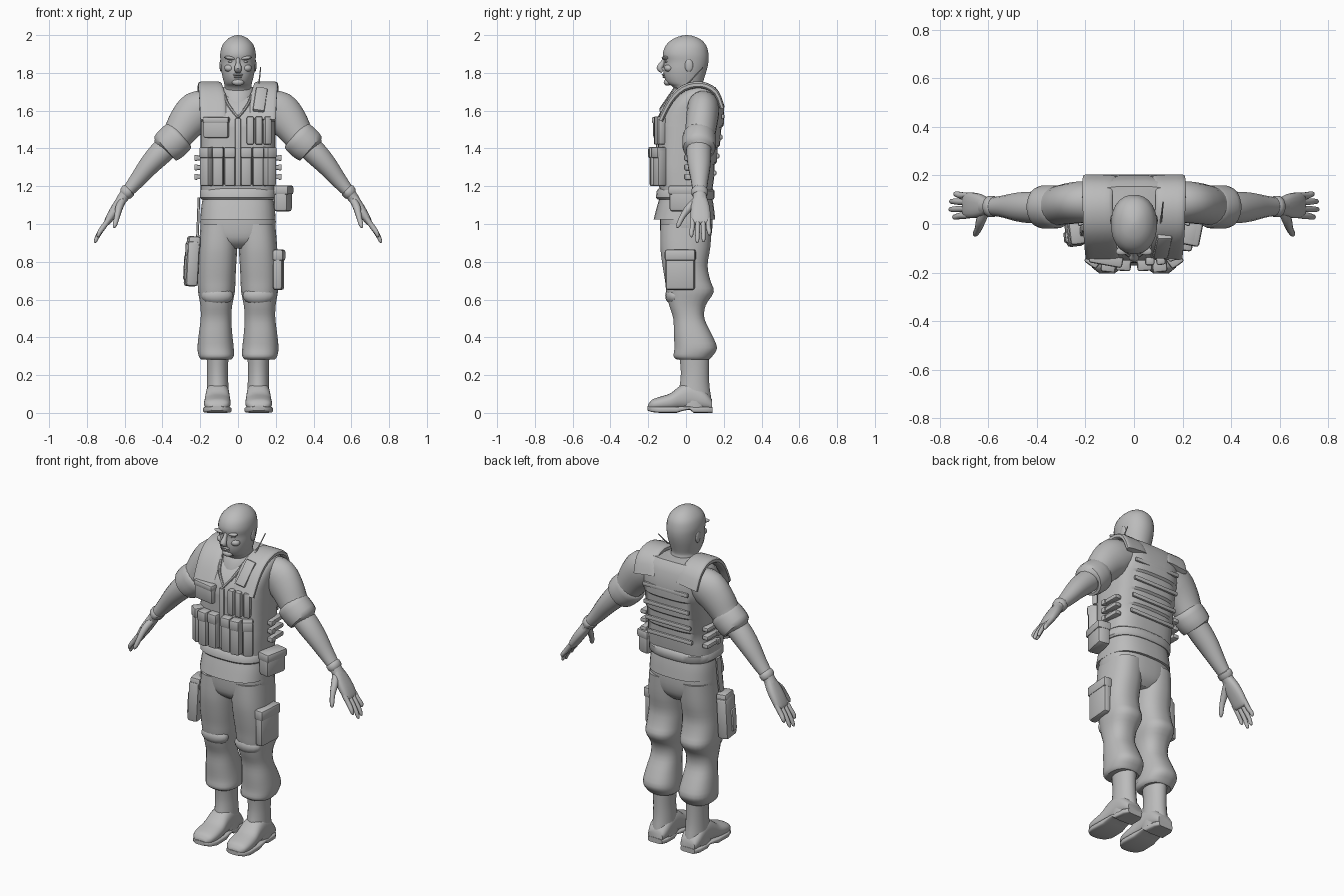
import bpy, bmesh, math
from mathutils import Vector, Matrix, Euler

grey = bpy.data.materials.new("plain_grey")
grey.diffuse_color = (0.5, 0.5, 0.5, 1)


def finish(name, bm, mirror=False):
    bmesh.ops.recalc_face_normals(bm, faces=bm.faces)
    me = bpy.data.meshes.new(name)
    bm.to_mesh(me)
    bm.free()
    me.materials.append(grey)
    ob = bpy.data.objects.new(name, me)
    bpy.context.collection.objects.link(ob)
    if mirror:
        ob.modifiers.new("mirror", 'MIRROR')
    return ob


def smooth_rows(rows, sub):
    """Catmull-Rom between rows."""
    out = []
    for i in range(len(rows) - 1):
        a, b, c, d = (rows[max(i - 1, 0)], rows[i], rows[i + 1], rows[min(i + 2, len(rows) - 1)])
        for k in range(sub):
            t = k / sub
            out.append([0.5 * (2*q + (r-p)*t + (2*p-5*q+4*r-s)*t*t + (3*q-p-3*r+s)*t**3)
                        for p, q, r, s in zip(a, b, c, d)])
    return out + [list(rows[-1])]


def skin(name, rings, mirror):
    bm = bmesh.new()
    vs = [[bm.verts.new(p) for p in ring] for ring in rings]
    n = len(vs[0])
    for a, b in zip(vs, vs[1:]):
        for i in range(n):
            bm.faces.new((a[i], a[(i+1) % n], b[(i+1) % n], b[i]))
    bm.faces.new(vs[0])
    bm.faces.new(vs[-1])
    return finish(name, bm, mirror)


def oval(n, p):
    for i in range(n):
        c, s = math.cos(2*math.pi*(i+.5)/n), math.sin(2*math.pi*(i+.5)/n)
        yield math.copysign(abs(c)**(2/p), c), math.copysign(abs(s)**(2/p), s)


def loft(name, rows, axis='z', p=2, n=24, sub=3, mirror=False):
    """Rows are (position, a0, a1, b0, b1) extents across the axis."""
    rings = []
    for t, a0, a1, b0, b1 in smooth_rows(rows, sub):
        ring = []
        for u, v in oval(n, p):
            a, b = (a0+a1)/2 + u*(a1-a0)/2, (b0+b1)/2 + v*(b1-b0)/2
            ring.append((a, b, t) if axis == 'z' else (a, t, b))
        rings.append(ring)
    return skin(name, rings, mirror)


def tube(name, rows, side=(0, 1, 0), p=2, n=16, sub=3, mirror=False):
    """Rows are (x, y, z, radius along side, radius across)."""
    rows = smooth_rows(rows, sub)
    pts = [Vector(r[:3]) for r in rows]
    rings = []
    for i, r in enumerate(rows):
        d = (pts[min(i+1, len(pts)-1)] - pts[max(i-1, 0)]).normalized()
        w = d.cross(Vector(side)).normalized()
        s = w.cross(d)
        rings.append([pts[i] + s*u*r[3] + w*v*r[4] for u, v in oval(n, p)])
    return skin(name, rings, mirror)


def box(name, c, size, rot=(0, 0, 0), bevel=0.01, mirror=False):
    bm = bmesh.new()
    m = Matrix.Translation(c) @ Euler(rot).to_matrix().to_4x4() @ Matrix.Diagonal((*size, 1))
    bmesh.ops.create_cube(bm, size=1, matrix=m)
    bmesh.ops.bevel(bm, geom=bm.edges[:], offset=bevel, segments=2, affect='EDGES', profile=0.5)
    return finish(name, bm, mirror)


def ball(name, c, size, rot=(0, 0, 0), mirror=False):
    bm = bmesh.new()
    m = Matrix.Translation(c) @ Euler(rot).to_matrix().to_4x4() @ Matrix.Diagonal((*size, 1))
    bmesh.ops.create_uvsphere(bm, u_segments=16, v_segments=10, radius=1, matrix=m)
    return finish(name, bm, mirror)


# Head and neck
loft("head", [(1.58, -.09, .09, -.06, .13), (1.68, -.075, .075, -.05, .10),
              (1.725, -.072, .072, -.07, .092), (1.745, -.074, .074, -.10, .09),
              (1.78, -.083, .083, -.116, .10), (1.82, -.09, .09, -.12, .112),
              (1.86, -.093, .093, -.117, .12), (1.90, -.095, .095, -.124, .12),
              (1.945, -.084, .084, -.108, .108), (1.978, -.057, .057, -.072, .077),
              (1.995, -.027, .027, -.03, .038), (2.0, -.004, .004, 0, .008)], p=2.15)
tube("nose", [(0, -.112, 1.88, .01, .008), (0, -.125, 1.85, .012, .014),
              (0, -.14, 1.825, .02, .016), (0, -.125, 1.805, .016, .008)], side=(1, 0, 0))
ball("brow", (.04, -.107, 1.878), (.036, .02, .01), (0, -.15, -.3), True)
ball("cheek", (.045, -.09, 1.825), (.028, .025, .02), mirror=True)
ball("eye", (.038, -.1, 1.86), (.014, .012, .007), mirror=True)
ball("upper_lip", (0, -.117, 1.79), (.026, .012, .006))
ball("lower_lip", (0, -.113, 1.778), (.023, .012, .006))
ball("chin", (0, -.098, 1.75), (.032, .02, .018))
ball("ear", (.09, .015, 1.84), (.008, .022, .034), mirror=True)
loft("collar", [(1.6, -.115, .115, -.10, .15), (1.68, -.10, .10, -.075, .135),
                (1.725, -.083, .083, -.045, .115)])

# Vest body, its back built of overlapping panels
loft("vest", [(1.18, -.2, .2, -.14, .14), (1.25, -.2, .2, -.15, .15), (1.315, -.2, .2, -.15, .152),
              (1.325, -.2, .2, -.15, .163), (1.405, -.2, .2, -.15, .168), (1.415, -.2, .2, -.15, .18),
              (1.51, -.2, .2, -.15, .188), (1.52, -.2, .2, -.15, .2), (1.57, -.2, .2, -.14, .203),
              (1.62, -.205, .205, -.11, .2), (1.67, -.207, .207, -.065, .187),
              (1.70, -.2, .2, -.025, .175), (1.725, -.17, .17, .02, .155)], p=3.2, n=32, sub=1)
tube("shoulder_strap", [(.13, -.135, 1.55, .07, .015), (.135, -.08, 1.655, .07, .016),
                        (.145, -.01, 1.72, .065, .018), (.15, .08, 1.737, .062, .018),
                        (.15, .155, 1.70, .065, .016), (.14, .19, 1.62, .07, .014)],
     side=(1, 0, 0), p=4, mirror=True)
tube("neckline_edge", [(.075, -.05, 1.69, .009, .009), (.05, -.105, 1.63, .009, .009),
                       (0, -.14, 1.565, .009, .009)], mirror=True, n=8)
for i, z in enumerate((1.27, 1.36, 1.46, 1.57)):
    box(f"back_band_{i}", (0, .153 + .042*min(1, (z-1.27)/.25), z), (.30, .016, .025), bevel=.006)
for i, z in enumerate((1.25, 1.3, 1.35)):
    box(f"side_strap_{i}", (.205, .055, z), (.04, .12, .026), bevel=.008, mirror=True)
    box(f"side_buckle_{i}", (.222, .01, z), (.018, .035, .032), bevel=.006, mirror=True)

# Front pouches
for i, (x, y, r) in enumerate(((.043, -.158, .05), (.105, -.163, .1), (.165, -.14, .6))):
    box(f"lower_pouch_{i}", (x, y, 1.3), (.058, .058, .2), (0, 0, r), .012, True)
    box(f"lower_pouch_flap_{i}", (x, y - .004, 1.378), (.061, .062, .06), (0, 0, r), .01, True)
for i, (x, y, r) in enumerate(((.065, -.15, 0), (.11, -.148, .1), (.155, -.132, .4))):
    box(f"magazine_pouch_{i}", (x, y, 1.495), (.038, .04, .15), (0, 0, r), .009)
box("chest_pouch", (-.115, -.142, 1.51), (.135, .045, .11), (0, 0, -.18), .012)
box("chest_pouch_flap", (-.115, -.145, 1.55), (.14, .05, .035), (0, 0, -.18), .01)
box("zip_cover", (0, -.152, 1.38), (.03, .012, .36), bevel=.004)

# Radio and aerial
box("radio", (.117, -.088, 1.655), (.062, .035, .15), (-.6, .15, 0), .008)
tube("aerial", [(.105, -.03, 1.71, .005, .005), (.112, .02, 1.755, .004, .004),
                (.12, .09, 1.83, .003, .003)], n=8)

# Shirt hem and belt
loft("shirt_hem", [(1.025, -.2, .2, -.172, .155), (1.09, -.195, .195, -.155, .148),
                   (1.15, -.185, .185, -.138, .138), (1.21, -.18, .18, -.13, .13)], p=2.7, n=32)
loft("belt", [(1.13, -.194, .194, -.15, .145), (1.14, -.203, .203, -.16, .152),
              (1.175, -.203, .203, -.156, .152), (1.187, -.194, .194, -.145, .142)], p=2.7, n=32, sub=1)
box("waist_pouch", (.238, -.015, 1.135), (.075, .14, .14), (0, 0, -.2), .018)
box("waist_pouch_flap", (.24, -.015, 1.18), (.083, .148, .05), (0, 0, -.2), .012)

# Trousers
loft("trouser_seat", [(.87, -.08, .08, -.08, .09), (.91, -.17, .17, -.125, .125),
                      (.98, -.2, .2, -.138, .14), (1.08, -.195, .195, -.138, .138)], p=2.6, n=32)
loft("trouser_leg", [(1.0, .0, .198, -.135, .138), (.88, .003, .208, -.137, .13),
                     (.78, .009, .212, -.125, .115), (.70, .013, .214, -.112, .13),
                     (.64, .016, .212, -.105, .148), (.57, .03, .2, -.09, .105),
                     (.50, .035, .198, -.068, .098), (.42, .03, .208, -.065, .135),
                     (.345, .022, .215, -.062, .165), (.30, .022, .208, -.066, .14),
                     (.283, .035, .195, -.05, .125)], p=2.4, mirror=True)
ball("knee_fold", (.11, -.06, .62), (.085, .05, .05), mirror=True)

# Thigh gear
box("cargo_pocket", (.215, -.03, .755), (.05, .155, .21), (0, 0, -.08), .016)
box("cargo_pocket_flap", (.217, -.03, .835), (.056, .163, .06), (0, 0, -.08), .012)
box("holster", (-.245, -.035, .79), (.065, .115, .24), (0, .05, .12), .016)
box("holster_flap", (-.235, -.035, .90), (.065, .10, .07), (0, .05, .12), .014)
box("holster_magazine", (-.272, -.055, .77), (.028, .045, .13), (0, .05, .12), .008)
tube("holster_strap", [(-.215, -.03, .93, .02, .007), (-.212, -.02, 1.0, .02, .007),
                       (-.207, -.01, 1.14, .02, .007)], n=8, p=4)

# Boots
loft("boot_shaft", [(.33, .048, .168, -.04, .125), (.22, .053, .164, -.028, .122),
                    (.14, .05, .165, -.035, .125), (.07, .047, .168, -.05, .135),
                    (.02, .047, .168, -.05, .135)], mirror=True)
loft("boot_foot", [(.138, .06, .155, .012, .07), (.10, .048, .168, .012, .12),
                   (.03, .046, .17, .015, .165), (-.03, .044, .173, .015, .145),
                   (-.08, .04, .178, .012, .105), (-.14, .04, .18, .012, .085),
                   (-.18, .052, .17, .014, .07), (-.2, .08, .142, .018, .045)],
     axis='y', p=2.4, mirror=True)
loft("boot_sole", [(.14, .062, .155, 0, .03), (.11, .047, .172, 0, .032), (.04, .046, .174, 0, .032),
                   (.02, .046, .176, .018, .034), (-.02, .042, .18, .01, .034),
                   (-.05, .037, .183, 0, .033), (-.14, .035, .185, 0, .033),
                   (-.18, .05, .172, .004, .034), (-.204, .08, .142, .012, .036)],
     axis='y', p=5, sub=1, mirror=True)

# Sleeves and rolled cuffs
tube("sleeve", [(.15, .09, 1.62, .085, .09), (.215, .09, 1.595, .086, .11),
                (.27, .083, 1.54, .084, .10), (.315, .075, 1.475, .08, .085),
                (.35, .072, 1.43, .078, .08)], n=20, mirror=True)
tube("sleeve_cuff", [(.302, .07, 1.475, .075, .075), (.312, .07, 1.466, .087, .092),
                     (.35, .07, 1.43, .09, .095), (.385, .07, 1.4, .085, .087),
                     (.39, .07, 1.395, .06, .06)], n=20, sub=2, mirror=True)

# Forearms, wristbands and hands
tube("forearm", [(.35, .07, 1.43, .065, .065), (.415, .068, 1.37, .066, .064),
                 (.475, .07, 1.305, .06, .055), (.535, .072, 1.23, .046, .043),
                 (.59, .072, 1.165, .037, .032), (.62, .074, 1.125, .038, .028)], mirror=True)
tube("wristband", [(.575, .072, 1.183, .038, .034), (.58, .072, 1.178, .044, .04),
                   (.594, .072, 1.16, .044, .038), (.6, .072, 1.153, .037, .031)], sub=1, mirror=True)
tube("palm", [(.605, .073, 1.145, .034, .027), (.635, .075, 1.1, .048, .027),
              (.668, .077, 1.05, .053, .024), (.692, .077, 1.01, .05, .018),
              (.698, .077, 1.0, .04, .01)], p=2.6, mirror=True)
for i, (y, e) in enumerate(((.034, .93), (.062, .9), (.091, .905), (.118, .94))):
    x = .755 - (e - .9)*.5
    f = y + (y - .076)*.12
    tube(f"finger_{i}", [(.68, y, 1.03, .013, .014), (.712, y, .985, .0135, .014),
                         ((.712+x)/2 + .006, f, (.985+e)/2, .012, .012),
                         (x, f, e + .008, .009, .009), (x + .002, f, e, .003, .003)],
         n=10, mirror=True)
tube("thumb", [(.612, .055, 1.125, .02, .02), (.63, .015, 1.085, .02, .02),
               (.64, -.018, 1.04, .015, .015), (.652, -.04, .995, .012, .012),
               (.657, -.046, .98, .004, .004)], side=(1, 0, 0), n=10, mirror=True)

# Smooth shading with crisp edges
for ob in bpy.data.objects:
    ob.select_set(True)
    bpy.context.view_layer.objects.active = ob
bpy.ops.object.shade_smooth_by_angle(angle=math.radians(40))
